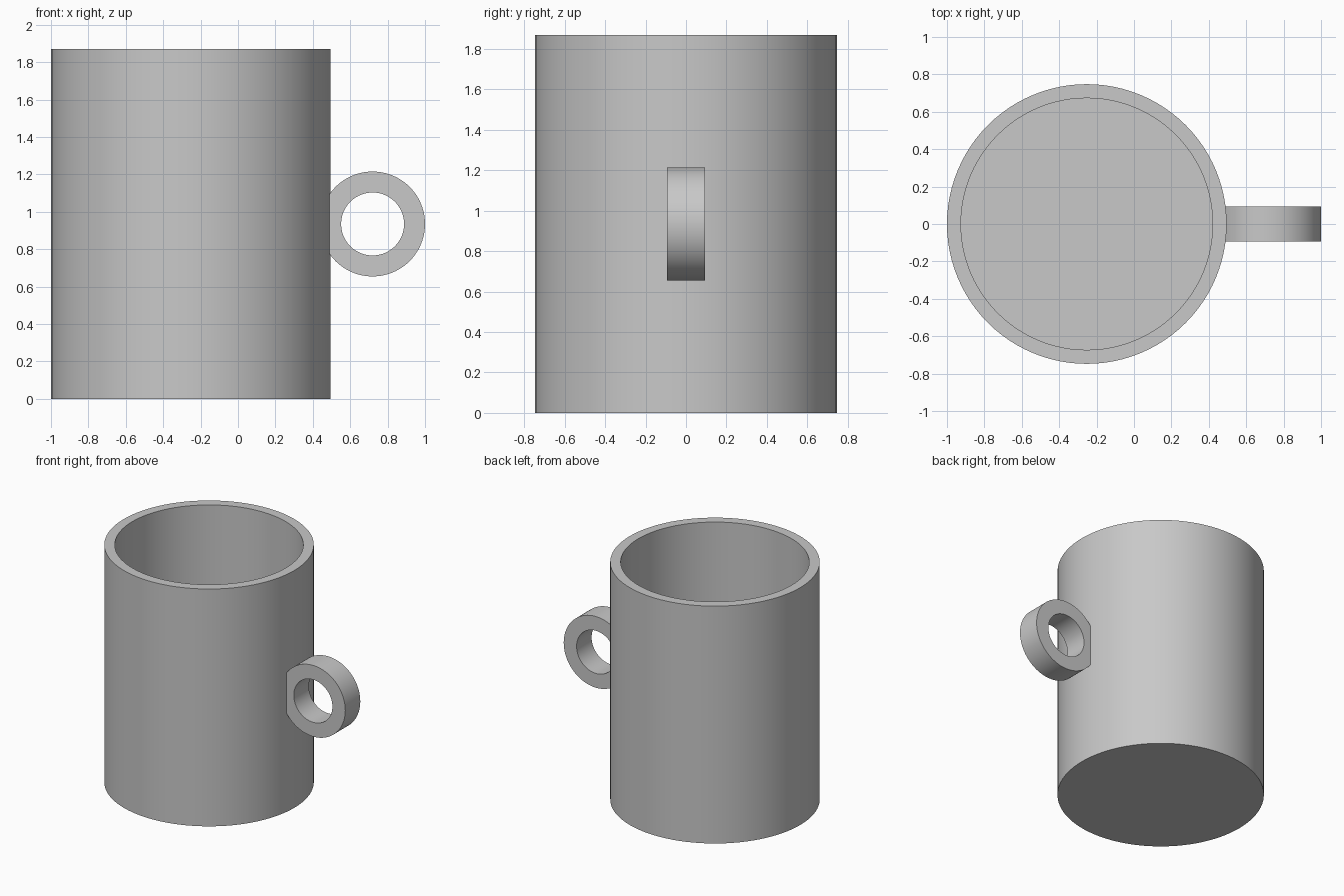
import bpy
import bmesh
from math import pi
from mathutils import Matrix

cube = bpy.data.objects.get("Cube")
if cube:
    bpy.data.objects.remove(cube, do_unlink=True)

U = 2 / 107            # one design unit; the whole mug is 107 units wide
CUP_X = -1 + 40 * U
RING_X = -1 + 92 * U
HEIGHT = 100 * U

grey = bpy.data.materials.new("plain grey")
grey.use_nodes = True
colour = (0.58, 0.58, 0.58, 1)
grey.diffuse_color = colour
grey.node_tree.nodes["Principled BSDF"].inputs["Base Color"].default_value = colour


def lathe(name, profile, closed, matrix, steps=96):
    """Spin a (radius, height) profile around z and place the result."""
    bm = bmesh.new()
    verts = [bm.verts.new((r, 0, z)) for r, z in profile]
    for a, b in zip(verts, verts[1:]):
        bm.edges.new((a, b))
    if closed:
        bm.edges.new((verts[-1], verts[0]))
    bmesh.ops.spin(bm, geom=bm.verts[:] + bm.edges[:], cent=(0, 0, 0),
                   axis=(0, 0, 1), angle=2 * pi, steps=steps)
    bmesh.ops.remove_doubles(bm, verts=bm.verts[:], dist=1e-5)
    bmesh.ops.recalc_face_normals(bm, faces=bm.faces[:])
    bm.transform(matrix)
    mesh = bpy.data.meshes.new(name)
    bm.to_mesh(mesh)
    bm.free()
    mesh.materials.append(grey)
    obj = bpy.data.objects.new(name, mesh)
    bpy.context.collection.objects.link(obj)
    bpy.ops.object.select_all(action="DESELECT")
    obj.select_set(True)
    bpy.context.view_layer.objects.active = obj
    bpy.ops.object.shade_smooth_by_angle(angle=pi / 6)
    return obj


# Hollow cup with a flat floor
outer, inner, floor = 40 * U, 36 * U, 4 * U
lathe("cup_body",
      [(0, 0), (outer, 0), (outer, HEIGHT), (inner, HEIGHT), (inner, floor), (0, floor)],
      False, Matrix.Translation((CUP_X, 0, 0)))

# Ring handle, its inner edge sunk into the cup wall
big, small, half = 15 * U, 9 * U, 5 * U
lathe("ring_handle",
      [(small, -half), (big, -half), (big, half), (small, half)],
      True, Matrix.Translation((RING_X, 0, HEIGHT / 2)) @ Matrix.Rotation(pi / 2, 4, "X"))
